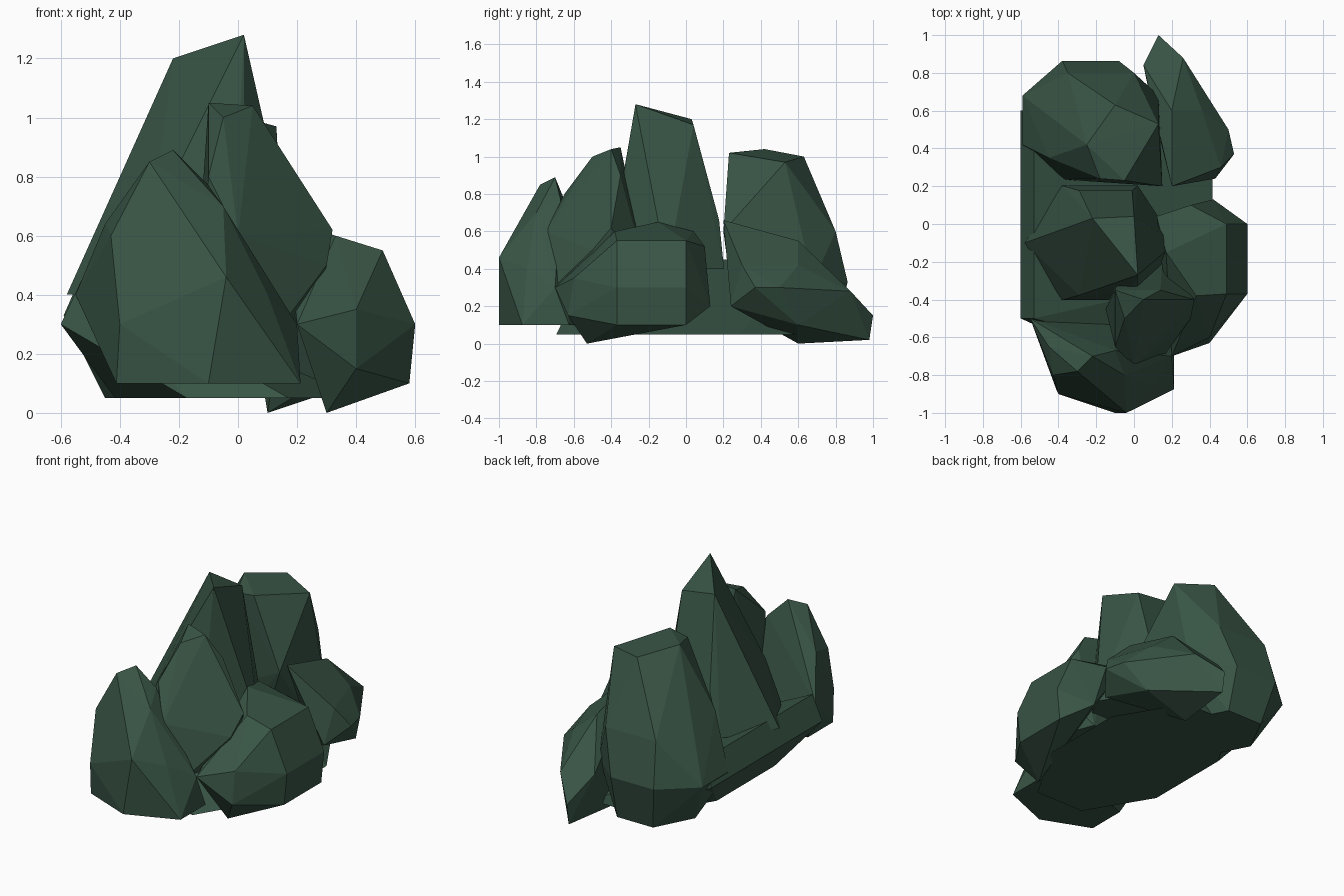
import bpy
import bmesh
from math import cos, sin, tau

# Remove only the default cube
default_cube = bpy.data.objects.get("Cube")
if default_cube:
    bpy.data.objects.remove(default_cube, do_unlink=True)


def make_material(name, colour):
    material = bpy.data.materials.new(name)
    material.use_nodes = True
    material.diffuse_color = colour
    shader = material.node_tree.nodes["Principled BSDF"]
    shader.inputs["Base Color"].default_value = colour
    shader.inputs["Roughness"].default_value = 0.9
    return material


stone = make_material("dark mossy green stone", (.04, .09, .06, 1))


def ring(centre, width, depth, sides, turn=0):
    """Level polygon; turn is measured in fractions of one side."""
    x, y, z = centre
    angles = [tau * (step + turn) / sides for step in range(sides)]
    return [(x + width * cos(angle), y + depth * sin(angle), z)
            for angle in angles]


def boulder(name, crown, waist, foot):
    """Wrap a chiselled, flat-faced boulder around its corner points."""
    bm = bmesh.new()
    corners = [bm.verts.new(point) for point in crown + waist + foot]
    result = bmesh.ops.convex_hull(bm, input=corners)
    spare = set(result["geom_interior"]) | set(result["geom_unused"])
    spare = [item for item in spare if isinstance(item, bmesh.types.BMVert)]
    bmesh.ops.delete(bm, geom=spare, context="VERTS")
    bmesh.ops.recalc_face_normals(bm, faces=bm.faces)

    mesh = bpy.data.meshes.new(name)
    bm.to_mesh(mesh)
    bm.free()
    mesh.materials.append(stone)
    rock = bpy.data.objects.new(name, mesh)
    bpy.context.collection.objects.link(rock)


# Broad bed that ties the cluster together, undercut along one long edge
long_edge = (-.5, .1, .6)
boulder(
    "base_bed",
    crown=[(-.53, y, .45) for y in long_edge],
    waist=[(-.6, y, .3) for y in long_edge],
    foot=ring(centre=(0, 0, .05), width=.45, depth=.75, sides=8, turn=.5),
)

# Tallest peak in the middle, topped by a sloping ridge
boulder(
    "main_peak",
    crown=[(.02, -.27, 1.28), (-.22, .03, 1.2), (0, .04, 1.17)],
    waist=ring(centre=(-.15, -.1, .66), width=.28, depth=.32, sides=6),
    foot=ring(centre=(-.18, -.1, .4), width=.4, depth=.35, sides=6),
)

# Shoulder leaning against the front of the main peak
boulder(
    "shoulder_peak",
    crown=[(-.1, -.35, 1.05), (.05, -.4, 1.04), (-.05, -.5, 1),
           (.14, -.35, .9)],
    waist=[(-.1, -.65, .8), (0, -.75, .6), (.32, -.4, .62), (.3, -.5, .5)],
    foot=ring(centre=(.05, -.45, .3), width=.2, depth=.3, sides=6),
)

# Front boulder with a steep outer face
boulder(
    "front_boulder",
    crown=[(-.22, -.7, .89), (-.3, -.78, .85), (-.1, -.67, .77),
           (-.05, -.8, .7)],
    waist=[(-.45, -.65, .64), (-.43, -.8, .6), (-.04, -1, .46),
           (.1, -.85, .4), (.2, -.7, .3), (-.4, -.9, .3), (-.55, -.5, .4)],
    foot=ring(centre=(-.1, -.75, .1), width=.36, depth=.25, sides=6, turn=.5),
)

# Blunt back peak
boulder(
    "back_peak",
    crown=[(-.18, .24, 1), (-.05, .23, 1.02), (-.25, .42, 1.04),
           (-.1, .63, 1), (.13, .53, .97)],
    waist=[(-.45, .35, .65), (-.35, .8, .6), (0, .8, .6), (.15, .2, .6)]
    + ring(centre=(-.23, .55, .33), width=.39, depth=.34, sides=8, turn=.5),
    foot=ring(centre=(-.2, .55, .05), width=.25, depth=.28, sides=6),
)

# Low pointed boulder at the back
boulder(
    "back_spur",
    crown=[(.2, .2, .66), (.2, .6, .55)],
    waist=[(.46, .3, .42), (.36, .6, .42), (.53, .37, .3), (.5, .5, .3),
           (.26, .88, .28), (.05, .84, .3), (.13, 1, .15)],
    foot=[(.13, .98, .02), (.1, .6, 0), (.4, .6, .1), (.43, .24, .2)],
)

# Chunky side boulder with a flat outer wall
outer_wall = [(x, y, z) for y in (0, -.37)
              for x, z in ((.49, .55), (.6, .3), (.58, .1))]
boulder(
    "side_boulder",
    crown=[(.17, -.15, .65), (.12, .04, .6), (.3, .1, .52), (.33, -.38, .6)],
    waist=outer_wall + [(.4, -.6, .35), (.2, -.7, .3)],
    foot=[(.4, -.63, .15), (.3, -.53, 0), (.42, .13, .2)],
)
